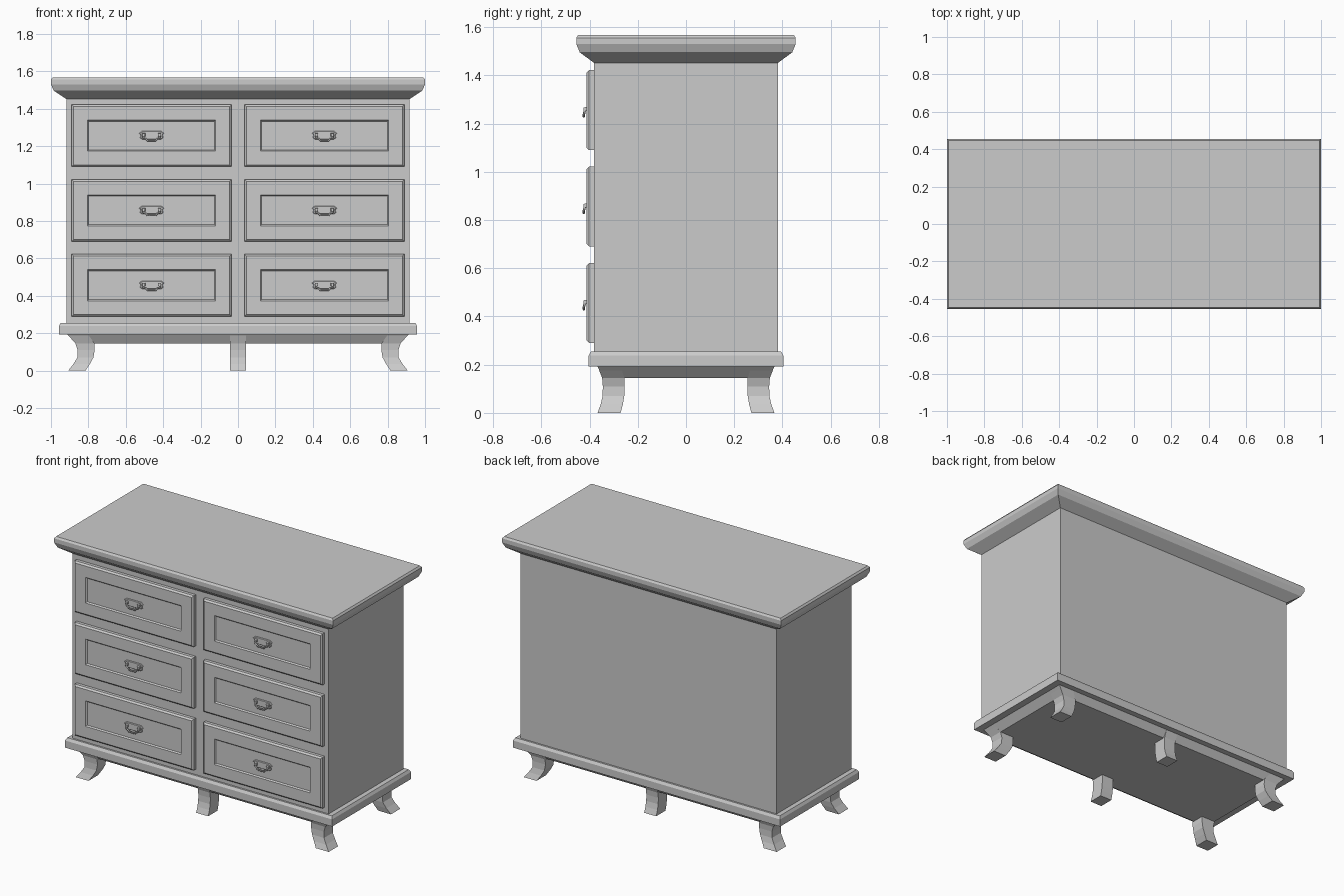
import bpy, bmesh

if "Cube" in bpy.data.objects:
    bpy.data.objects.remove(bpy.data.objects["Cube"])


def add_object(name, mesh, loc=(0, 0, 0)):
    ob = bpy.data.objects.new(name, mesh)
    ob.location = loc
    bpy.context.collection.objects.link(ob)
    return ob


def loft(name, loops):
    """Mesh from equal-length point loops, capped at both ends."""
    bm = bmesh.new()
    rings = [[bm.verts.new(p) for p in loop] for loop in loops]
    n = len(rings[0])
    for a, b in zip(rings, rings[1:]):
        for i in range(n):
            bm.faces.new((a[i], a[(i + 1) % n], b[(i + 1) % n], b[i]))
    bm.faces.new(rings[0])
    bm.faces.new(rings[-1])
    bmesh.ops.recalc_face_normals(bm, faces=bm.faces)
    mesh = bpy.data.meshes.new(name)
    bm.to_mesh(mesh)
    bm.free()
    return mesh


SIGNS = ((-1, -1), (1, -1), (1, 1), (-1, 1))


def rect_z(z, hx, hy, cx=0, cy=0):
    return [(cx + sx * hx, cy + sy * hy, z) for sx, sy in SIGNS]


def rect_y(y, hx, hz):
    return [(sx * hx, y, sz * hz) for sx, sz in SIGNS]


# Carcass
add_object("body", loft("body", [rect_z(0.24, 0.918, 0.382), rect_z(1.47, 0.918, 0.382)]))

# Moulded top
add_object("top", loft("top", [
    rect_z(1.452, 0.918, 0.382), rect_z(1.496, 0.985, 0.441), rect_z(1.53, 1.0, 0.455),
    rect_z(1.556, 1.0, 0.455), rect_z(1.568, 0.991, 0.447)]))

# Plinth with sloping apron below
add_object("plinth", loft("plinth", [
    rect_z(0.145, 0.867, 0.337), rect_z(0.192, 0.912, 0.367), rect_z(0.192, 0.958, 0.404),
    rect_z(0.238, 0.958, 0.404), rect_z(0.255, 0.948, 0.394)]))

# Legs: z, corner centre x, half x, centre y, half y
LEG = ((0.0, 0.861, 0.046, 0.319, 0.048), (0.035, 0.836, 0.044, 0.308, 0.046),
       (0.07, 0.816, 0.043, 0.301, 0.045), (0.11, 0.812, 0.046, 0.300, 0.045),
       (0.145, 0.818, 0.051, 0.302, 0.046), (0.192, 0.856, 0.055, 0.318, 0.048))
for sy, row in ((-1, "front"), (1, "back")):
    for sx, side in ((-1, "left"), (0, "centre"), (1, "right")):
        name = f"{row}_{side}_leg"
        add_object(name, loft(name, [
            rect_z(z, hx if sx else 0.043, hy, sx * cx, sy * cy) for z, cx, hx, cy, hy in LEG]))

# Drawer front: chamfered edge, recessed panel
drawer = loft("drawer", [
    rect_y(-0.37, 0.427, 0.166), rect_y(-0.402, 0.427, 0.166), rect_y(-0.412, 0.417, 0.156),
    rect_y(-0.412, 0.343, 0.083), rect_y(-0.404, 0.336, 0.076)])

# Handle back plate with pointed ears
half = ((0.067, 0.012), (0.058, 0.004), (0.062, -0.012), (0.05, -0.02))
top = ((0.052, 0.024), (0.02, 0.024))
right = list(reversed(half)) + list(top)
outline = right + [(-x, z) for x, z in reversed(right)]
plate = loft("plate", [[(x, -0.402, z) for x, z in outline],
                       [(x, -0.409, z) for x, z in outline],
                       [(x * 0.93, -0.412, z * 0.88) for x, z in outline]])

# Posts that carry the bail
post = loft("post", [rect_y(-0.41, 0.009, 0.009), rect_y(-0.425, 0.007, 0.007)])

# Hanging bail, swept along a U-shaped path
path = ((-0.042, -0.419, 0.004), (-0.044, -0.422, -0.012), (-0.028, -0.424, -0.018),
        (-0.022, -0.424, -0.027), (0.022, -0.424, -0.027), (0.028, -0.424, -0.018),
        (0.044, -0.422, -0.012), (0.042, -0.419, 0.004))
curve = bpy.data.curves.new("bail", "CURVE")
curve.dimensions = "3D"
curve.bevel_depth = 0.005
curve.bevel_resolution = 1
curve.use_fill_caps = True
spline = curve.splines.new("POLY")
spline.points.add(len(path) - 1)
for pt, co in zip(spline.points, path):
    pt.co = (*co, 1)
temp = add_object("bail_path", curve)
bail = bpy.data.meshes.new_from_object(
    temp.evaluated_get(bpy.context.evaluated_depsgraph_get()))
bpy.data.objects.remove(temp)

# Six drawers in two columns
for x, side in ((-0.462, "left"), (0.462, "right")):
    for z, row in ((0.456, "lower"), (0.856, "middle"), (1.256, "upper")):
        tag = f"{row}_{side}"
        add_object(f"{tag}_drawer", drawer, (x, 0, z))
        add_object(f"{tag}_handle_plate", plate, (x, 0, z))
        add_object(f"{tag}_handle_bail", bail, (x, 0, z))
        for s in (-1, 1):
            add_object(f"{tag}_handle_post", post, (x + s * 0.042, 0, z + 0.004))
